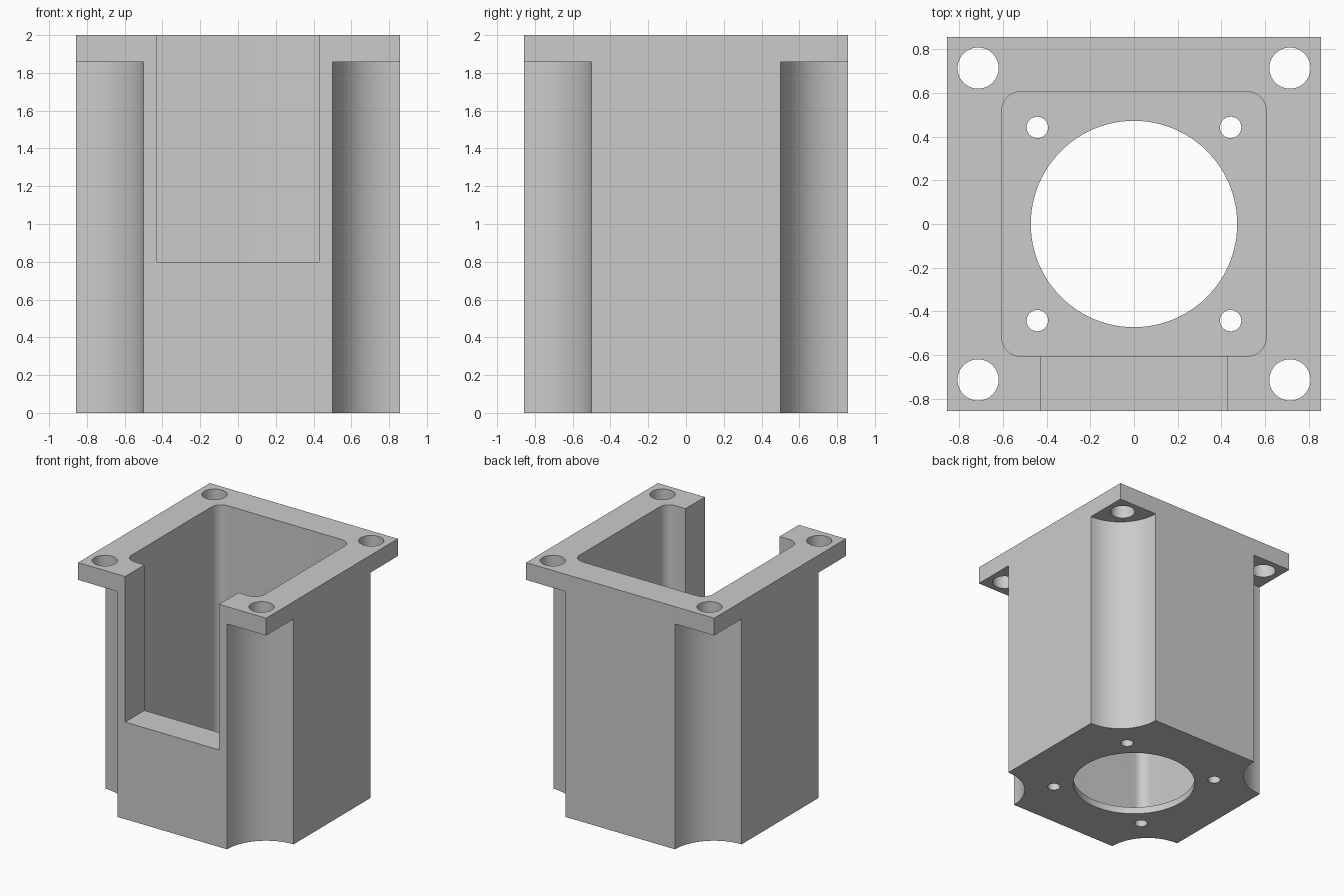
import bpy, bmesh, math

if "Cube" in bpy.data.objects:
    bpy.data.objects.remove(bpy.data.objects["Cube"])

MM = 2 / 70            # dimensions below are in millimetres, 70 mm tall
HALF, TALL, FLANGE, FLOOR = 30, 70, 5, 2

grey = bpy.data.materials.new("light grey plastic")
grey.diffuse_color = (0.6, 0.6, 0.6, 1)
grey.use_nodes = True
grey.node_tree.nodes["Principled BSDF"].inputs["Base Color"].default_value = grey.diffuse_color


def prism(name, outline, z0, z1):
    """Extrude a closed xy outline from z0 to z1."""
    bm = bmesh.new()
    base = bm.faces.new([bm.verts.new((x * MM, y * MM, z0 * MM)) for x, y in outline])
    ext = bmesh.ops.extrude_face_region(bm, geom=[base])
    for v in ext["geom"]:
        if isinstance(v, bmesh.types.BMVert):
            v.co.z = z1 * MM
    bmesh.ops.recalc_face_normals(bm, faces=bm.faces)
    mesh = bpy.data.meshes.new(name)
    bm.to_mesh(mesh)
    bm.free()
    mesh.materials.append(grey)
    ob = bpy.data.objects.new(name, mesh)
    bpy.context.collection.objects.link(ob)
    return ob


def arc(cx, cy, r, a0, a1, n):
    return [(cx + r * math.cos(math.radians(a0 + (a1 - a0) * i / n)),
             cy + r * math.sin(math.radians(a0 + (a1 - a0) * i / n))) for i in range(n + 1)]


def circle(cx, cy, r, n):
    return arc(cx, cy, r, 0, 360, n)[:-1]


def rect(x0, x1, y0, y1):
    return [(x0, y0), (x1, y0), (x1, y1), (x0, y1)]


CORNERS = [(1, 1), (-1, 1), (-1, -1), (1, -1)]

# Square block: becomes the walls, floor and top flange
housing = prism("motor_housing", rect(-HALF, HALF, -HALF, HALF), 0, TALL)

# Rounded pocket for the motor
pocket = []
for i, (sx, sy) in enumerate(CORNERS):
    pocket += arc(sx * 18.2, sy * 18.2, 3, 90 * i, 90 * i + 90, 10)
cutters = [prism("pocket_cutter", pocket, FLOOR, TALL + 5)]

# Front slot and floor opening
cutters.append(prism("slot_cutter", rect(-15, 15, -HALF - 5, -16), 28, TALL + 6))
cutters.append(prism("shaft_opening_cutter", circle(0, 0, 16.55, 96), -3, 10))

# Corner grooves below the flange, flange holes and floor screw holes
for sx, sy in CORNERS:
    cutters.append(prism("groove_cutter", circle(sx * HALF, sy * HALF, 12.5, 96), -4, TALL - FLANGE))
    cutters.append(prism("flange_hole_cutter", circle(sx * 25, sy * 25, 3.3, 48), TALL - FLANGE - 3, TALL + 4))
    cutters.append(prism("screw_hole_cutter", circle(sx * 15.5, sy * 15.5, 1.72, 32), -2, 8))

for c in cutters:
    c.hide_render = True
    mod = housing.modifiers.new(c.name, "BOOLEAN")
    mod.operation, mod.solver, mod.object = "DIFFERENCE", "EXACT", c

# Bake the cuts and remove the cutters
bpy.context.view_layer.update()
cut = bpy.data.meshes.new_from_object(housing.evaluated_get(bpy.context.evaluated_depsgraph_get()))
housing.modifiers.clear()
housing.data = cut
for c in cutters:
    bpy.data.objects.remove(c)

bpy.ops.object.select_all(action="DESELECT")
housing.select_set(True)
bpy.context.view_layer.objects.active = housing
bpy.ops.object.shade_smooth_by_angle(angle=math.radians(30))
